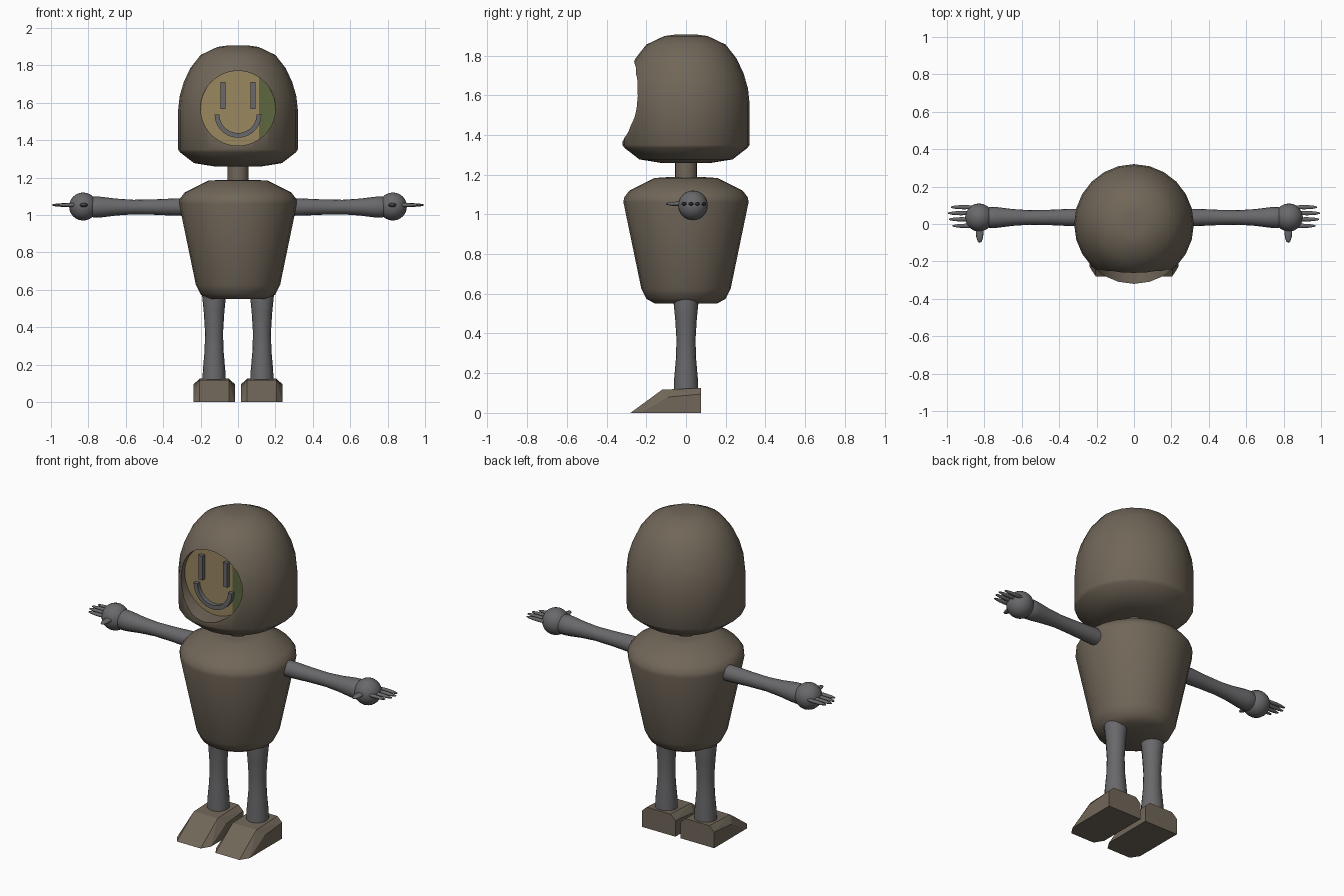
import bpy, bmesh, math
from mathutils import Matrix, Vector

if "Cube" in bpy.data.objects:
    bpy.data.objects.remove(bpy.data.objects["Cube"])


def material(name, rgb):
    m = bpy.data.materials.new(name)
    m.diffuse_color = (*rgb, 1)
    m.use_nodes = True
    m.node_tree.nodes["Principled BSDF"].inputs["Base Color"].default_value = m.diffuse_color
    return m


BROWN = material("warm brown", (0.165, 0.135, 0.10))
GREY = material("dark grey", (0.14, 0.14, 0.147))
TAN = material("tan", (0.32, 0.245, 0.115))
GREEN = material("olive green", (0.11, 0.135, 0.05))


def shade(ob, angle):
    bpy.ops.object.select_all(action='DESELECT')
    ob.select_set(True)
    bpy.context.view_layer.objects.active = ob
    bpy.ops.object.shade_smooth_by_angle(angle=math.radians(angle))


def finish(name, bm, mats, angle=None):
    bmesh.ops.recalc_face_normals(bm, faces=bm.faces)
    me = bpy.data.meshes.new(name)
    bm.to_mesh(me)
    bm.free()
    ob = bpy.data.objects.new(name, me)
    bpy.context.collection.objects.link(ob)
    for m in mats:
        me.materials.append(m)
    if angle:
        shade(ob, angle)
    return ob


def lathe(name, profile, mat, segs=24, matrix=Matrix(), angle=60):
    """Closed solid of revolution about z from (radius, height) points."""
    bm = bmesh.new()
    rings = [[bm.verts.new(matrix @ Vector((r * math.cos(2 * math.pi * i / segs),
                                            r * math.sin(2 * math.pi * i / segs), z)))
              for i in range(segs)] for r, z in profile]
    for a, b in zip(rings, rings[1:]):
        for i in range(segs):
            j = (i + 1) % segs
            bm.faces.new((a[i], a[j], b[j], b[i]))
    bm.faces.new(rings[0][::-1])
    bm.faces.new(rings[-1])
    return finish(name, bm, [mat], angle)


def ellipsoid(name, centre, size, mat, segs=16):
    bm = bmesh.new()
    bmesh.ops.create_uvsphere(bm, u_segments=segs, v_segments=segs // 2 + 2, radius=1,
                              matrix=Matrix.Translation(centre) @ Matrix.Diagonal((*size, 1)))
    return finish(name, bm, [mat], 60)


FACE = Vector((0, 0, 1.57))
TO_FRONT = Matrix.Rotation(math.pi / 2, 4, 'X')  # local z -> -y

# Head shell with a round opening cut in the front
head = lathe("head", [(.13, 1.26), (.235, 1.277), (.31, 1.335), (.32, 1.35), (.32, 1.56),
                      (.312, 1.635), (.29, 1.71), (.255, 1.785), (.2, 1.855), (.11, 1.898),
                      (.06, 1.905)], BROWN)
cutter = lathe("face_cutter", [(.2, .21), (.2, .5)], BROWN, 48,
               Matrix.Translation(FACE) @ TO_FRONT)
cutter.hide_render = True
cut = head.modifiers.new("opening", 'BOOLEAN')
cut.operation, cut.object, cut.solver = 'DIFFERENCE', cutter, 'EXACT'
bpy.context.view_layer.update()
dg = bpy.context.evaluated_depsgraph_get()
cut_mesh = bpy.data.meshes.new_from_object(head.evaluated_get(dg))
head.modifiers.clear()
head.data = cut_mesh
bpy.data.objects.remove(cutter)
shade(head, 60)

# Face plate, tan with a green strip on one side
bm = bmesh.new()
bmesh.ops.create_cone(bm, cap_ends=True, segments=48, radius1=.1995, radius2=.1995, depth=.006,
                      matrix=Matrix.Translation(FACE + Vector((0, -.21, 0))) @ TO_FRONT)
bmesh.ops.bisect_plane(bm, geom=bm.verts[:] + bm.edges[:] + bm.faces[:],
                       plane_co=(.112, 0, 1.57), plane_no=(1, 0, 0))
for f in bm.faces:
    f.material_index = int(f.calc_center_median().x > .112)
finish("face_plate", bm, [TAN, GREEN])

# Bar eyes
for side, s in (("left", 1), ("right", -1)):
    bm = bmesh.new()
    bmesh.ops.create_cube(bm, size=1, matrix=Matrix.Translation((s * .081, -.222, 1.638))
                          @ Matrix.Diagonal((.027, .03, .143, 1)))
    finish(side + "_eye", bm, [GREY])

# Smile: half ring with square section
bm = bmesh.new()
N = 20
rings = []
for i in range(N + 1):
    a = math.pi + math.pi * i / N
    rings.append([bm.verts.new((r * math.cos(a), y, 1.538 + r * math.sin(a)))
                  for r, y in ((.1, -.207), (.1, -.237), (.125, -.237), (.125, -.207))])
for a, b in zip(rings, rings[1:]):
    for k in range(4):
        bm.faces.new((a[k], a[(k + 1) % 4], b[(k + 1) % 4], b[k]))
bm.faces.new(rings[0])
bm.faces.new(rings[-1])
finish("mouth", bm, [GREY], 40)

# Neck and torso
lathe("neck", [(.056, 1.16), (.056, 1.28)], BROWN, 16)
lathe("torso", [(.155, .55), (.2, .575), (.225, .625), (.315, 1.06), (.312, 1.085),
                (.285, 1.12), (.16, 1.183), (.1, 1.187)], BROWN)

for side, s in (("left", 1), ("right", -1)):
    # Arm along x, flaring at the wrist
    along_x = Matrix.Translation((0, .035, 1.042)) @ Matrix.Rotation(s * math.pi / 2, 4, 'Y')
    lathe(side + "_arm", [(.047, .25), (.046, .34), (.041, .45), (.039, .56), (.045, .65),
                          (.055, .73), (.057, .77), (.045, .80)], GREY, 16, along_x)
    # Hand, four fingers and a thumb
    ellipsoid(side + "_hand", (s * .828, .035, 1.045), (.075, .075, .075), GREY, 20)
    for i, (y, tip) in enumerate(((-.01, .975), (.025, .995), (.058, 1.0), (.09, .985))):
        ellipsoid(f"{side}_finger_{i + 1}", (s * (tip - .075), y, 1.053),
                  (.075, .012, .01), GREY, 10)
    ellipsoid(side + "_thumb", (s * .825, -.04, 1.053), (.021, .062, .011), GREY, 12)

    # Leg, slightly waisted
    lathe(side + "_leg", [(.062, .1), (.06, .17), (.051, .27), (.048, .37), (.055, .48),
                          (.065, .58), (.063, .597)], GREY, 16,
          Matrix.Translation((s * .128, 0, 0)))

    # Faceted foot: hull of a tall inner profile and a lower outer profile
    bm = bmesh.new()
    for half, pts in ((.078, ((.075, 0), (.075, .125), (-.12, .117), (-.28, 0))),
                      (.11, ((.075, 0), (.075, .095), (-.09, .08), (-.23, 0)))):
        for d in (-half, half):
            for y, z in pts:
                bm.verts.new((s * .127 + d, y, z))
    bmesh.ops.convex_hull(bm, input=bm.verts[:])
    bmesh.ops.dissolve_limit(bm, angle_limit=.02, verts=bm.verts[:], edges=bm.edges[:])
    finish(side + "_foot", bm, [BROWN])
